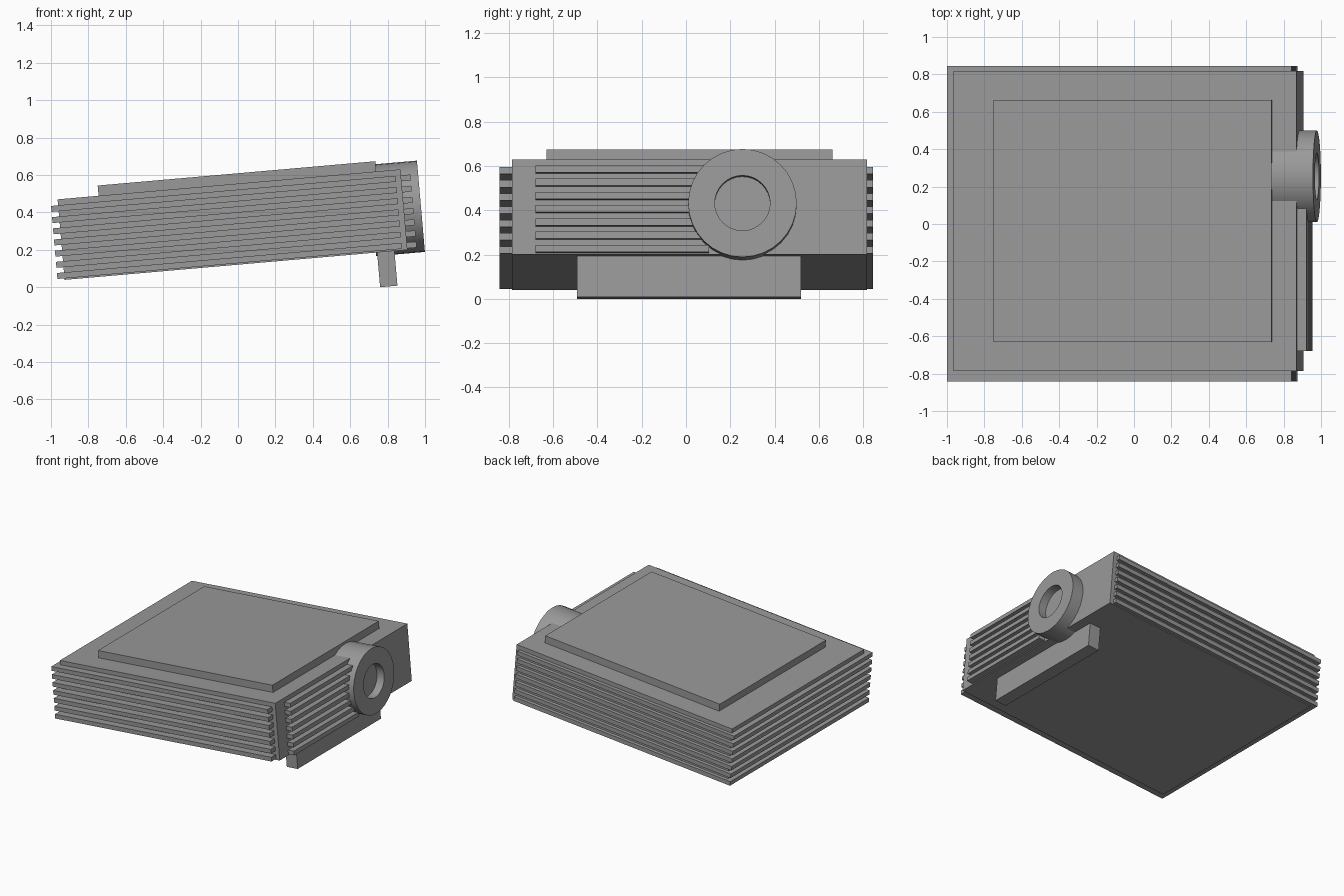
import bpy
import bmesh
from math import radians
from mathutils import Matrix, Vector

if "Cube" in bpy.data.objects:
    bpy.data.objects.remove(bpy.data.objects["Cube"])

TILT = Matrix.Rotation(radians(-5), 4, 'Y')  # nose raised on the foot

grey = bpy.data.materials.new("mid grey")
grey.use_nodes = True
grey.diffuse_color = (0.32, 0.32, 0.32, 1)
grey.node_tree.nodes["Principled BSDF"].inputs["Base Color"].default_value = grey.diffuse_color


def add_object(name, bm):
    mesh = bpy.data.meshes.new(name)
    bm.to_mesh(mesh)
    bm.free()
    mesh.materials.append(grey)
    obj = bpy.data.objects.new(name, mesh)
    obj.matrix_world = TILT
    bpy.context.collection.objects.link(obj)
    return obj


def box(name, x, y, z):
    """Box given by its (low, high) range on each axis."""
    lows, highs = zip(x, y, z)
    low, high = Vector(lows), Vector(highs)
    bm = bmesh.new()
    place = Matrix.Translation((low + high) / 2) @ Matrix.Diagonal((*(high - low), 1))
    bmesh.ops.create_cube(bm, size=1, matrix=place)
    return add_object(name, bm)


# Housing, raised lid and front foot
box("body", (-0.92, 0.92), (-0.787, 0.818), (0.12, 0.552))
box("lid", (-0.70, 0.79), (-0.63, 0.662), (0.54, 0.607))
box("foot", (0.757, 0.85), (-0.492, 0.52), (-0.066, 0.13))

# Cooling fins: slabs around the sides and back, bars on the front
for i in range(7):
    z = 0.144 + 0.06 * i
    layer = (z - 0.016, z + 0.016)
    box(f"side_fin_{i + 1}", (-0.958, 0.89), (-0.842, 0.845), layer)
    box(f"front_fin_{i + 1}", (0.90, 0.97), (-0.68, 0.105), layer)

# Lens barrel: a profile of (x, radius) spun about the lens axis, recessed in front
centre = Vector((0, 0.255, 0.346))
profile = [(0.75, 0), (0.75, 0.245), (1.012, 0.245), (1.012, 0.125), (0.95, 0.125), (0.95, 0)]
bm = bmesh.new()
points = [bm.verts.new(centre + Vector((x, 0, r))) for x, r in profile]
edges = [bm.edges.new(pair) for pair in zip(points, points[1:])]
bmesh.ops.spin(bm, geom=points + edges, cent=centre, axis=(1, 0, 0),
               angle=radians(360), steps=32, use_duplicate=False)
bmesh.ops.remove_doubles(bm, verts=bm.verts, dist=0.0005)
bmesh.ops.recalc_face_normals(bm, faces=bm.faces)
lens = add_object("lens_barrel", bm)

bpy.ops.object.select_all(action='DESELECT')
lens.select_set(True)
bpy.context.view_layer.objects.active = lens
bpy.ops.object.shade_smooth_by_angle(angle=radians(30))
